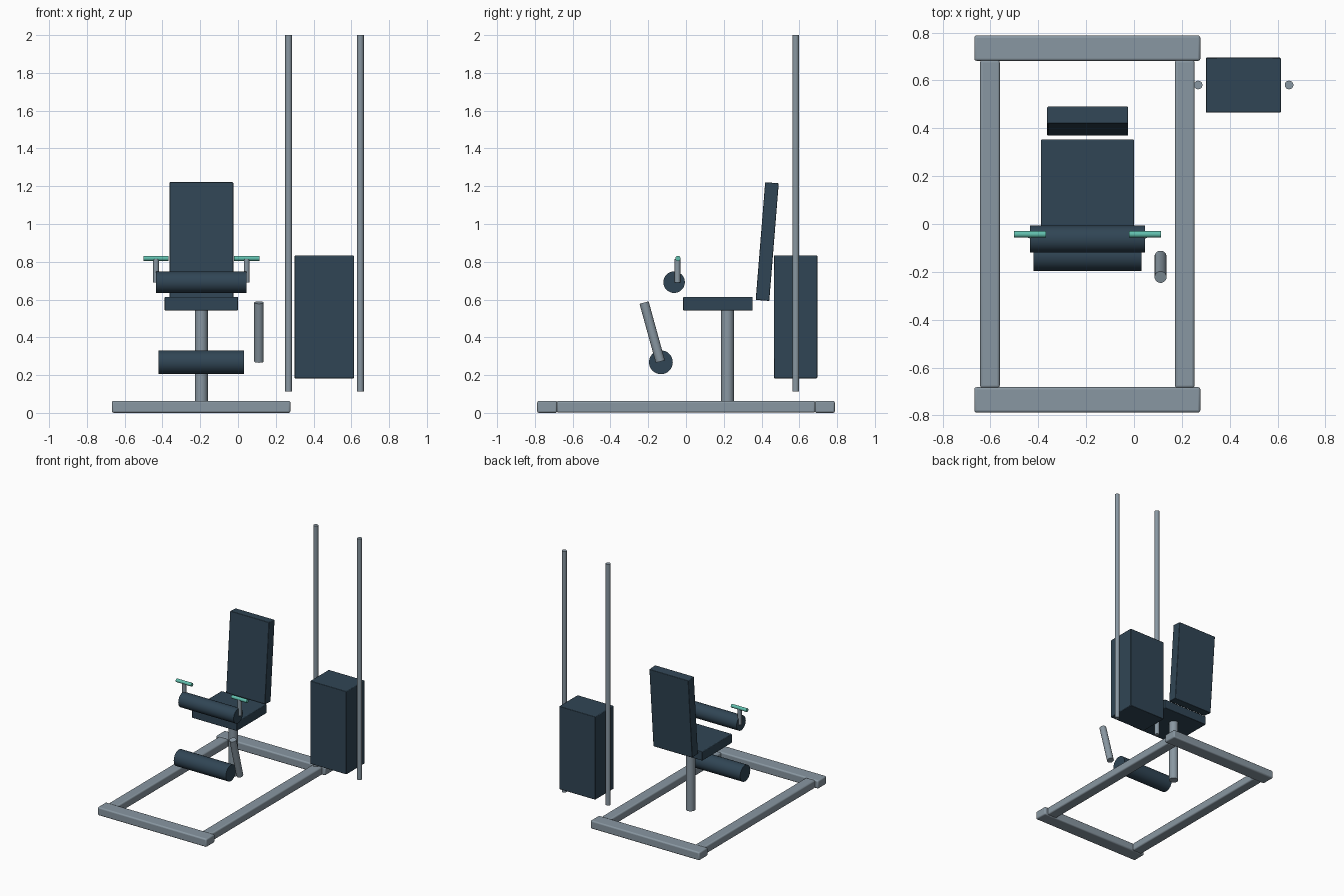
import bpy, math
from mathutils import Vector

if "Cube" in bpy.data.objects:
    bpy.data.objects.remove(bpy.data.objects["Cube"])


def material(name, rgb):
    m = bpy.data.materials.new(name)
    m.diffuse_color = (*rgb, 1)
    m.use_nodes = True
    m.node_tree.nodes["Principled BSDF"].inputs["Base Color"].default_value = m.diffuse_color
    return m


STEEL = material("steel", (0.25, 0.31, 0.36))
PAD = material("dark_pad", (0.03, 0.06, 0.09))
GRIP = material("teal_grip", (0.12, 0.52, 0.42))


def finish(o, name, mat):
    o.name = name
    o.data.materials.append(mat)
    bpy.ops.object.shade_smooth_by_angle(angle=math.radians(35))
    return o


def rod(name, a, b, r, mat, sides=32):
    a, b = Vector(a), Vector(b)
    d = b - a
    bpy.ops.mesh.primitive_cylinder_add(
        vertices=sides, radius=r, depth=d.length, location=(a + b) / 2,
        rotation=d.to_track_quat('Z', 'Y').to_euler())
    return finish(bpy.context.object, name, mat)


def box(name, center, size, mat, tilt=0.0, bevel=0.0, segments=2):
    bpy.ops.mesh.primitive_cube_add(size=1, location=center, rotation=(tilt, 0, 0))
    o = bpy.context.object
    o.scale = size
    bpy.ops.object.transform_apply(location=False, rotation=False, scale=True)
    if bevel:
        mod = o.modifiers.new("bevel", 'BEVEL')
        mod.width = bevel
        mod.segments = segments
    return finish(o, name, mat)


# Floor frame: two cross tubes and two side tubes
for side, y in (("front", -0.735), ("back", 0.735)):
    box(side + "_base_tube", (-0.195, y, 0.032), (0.945, 0.106, 0.064), STEEL, bevel=0.01, segments=3)
for side, x in (("left", -0.602), ("right", 0.212)):
    box(side + "_base_tube", (x, 0, 0.032), (0.082, 1.37, 0.062), STEEL, bevel=0.01, segments=3)

# Seat on its post, with the reclined backrest
MID = -0.194
rod("seat_post", (MID, 0.22, 0.06), (MID, 0.22, 0.56), 0.034, STEEL)
box("seat", (MID, 0.169, 0.578), (0.389, 0.368, 0.071), PAD, bevel=0.004)
box("backrest", (MID, 0.43, 0.907), (0.338, 0.072, 0.625), PAD, tilt=-math.radians(4.6), bevel=0.004)

# Padded rollers
rod("thigh_roller", (MID - 0.24, -0.063, 0.692), (MID + 0.24, -0.063, 0.692), 0.057, PAD)
rod("shin_roller", (MID - 0.226, -0.133, 0.268), (MID + 0.226, -0.133, 0.268), 0.063, PAD)

# Swinging lever beside the shin roller
rod("lever_arm", (0.111, -0.136, 0.272), (0.111, -0.222, 0.584), 0.025, STEEL)

# Hand grips on short stems
for side, s in (("left", -1), ("right", 1)):
    x = MID + s * 0.24
    rod(side + "_grip_stem", (x, -0.045, 0.69), (x, -0.045, 0.815), 0.015, STEEL, 24)
    rod(side + "_hand_grip", (x - 0.067, -0.043, 0.818), (x + 0.067, -0.043, 0.818), 0.0135, GRIP, 24)

# Weight stack between two guide poles
box("weight_stack", (0.457, 0.58, 0.508), (0.314, 0.23, 0.65), PAD, bevel=0.004)
for side, x in (("inner", 0.268), ("outer", 0.648)):
    rod(side + "_guide_pole", (x, 0.581, 0.112), (x, 0.581, 2.0), 0.018, STEEL)
